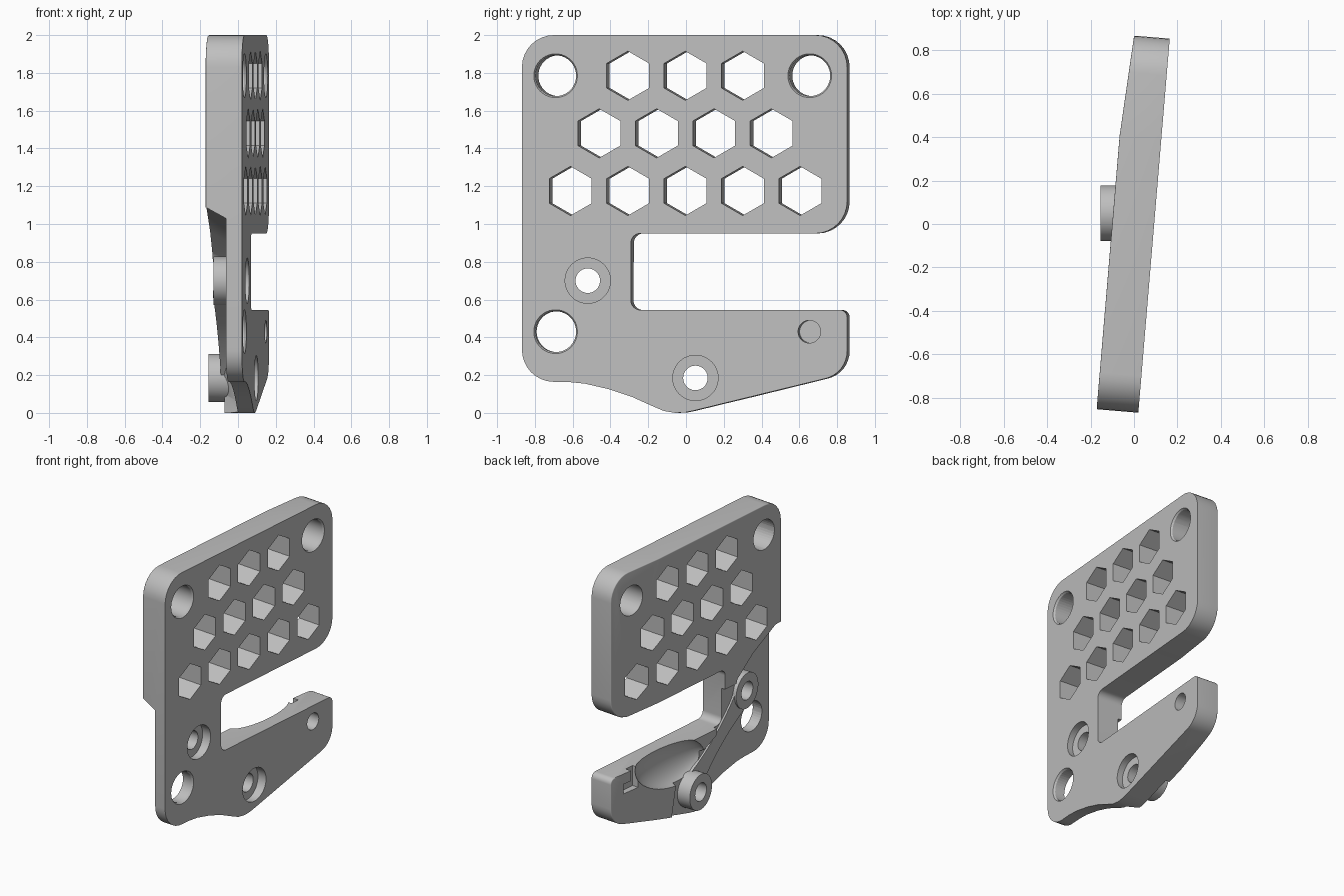
import bpy, bmesh, math
from mathutils import Matrix, Vector

if "Cube" in bpy.data.objects:
    bpy.data.objects.remove(bpy.data.objects["Cube"])

FRONT, BACK = 0.0925, -0.10
TILT = Matrix.Rotation(math.radians(-4.8), 4, 'Z')

grey = bpy.data.materials.new("plain grey")
grey.use_nodes = True
COLOUR = (0.52, 0.52, 0.52, 1)
grey.diffuse_color = COLOUR
grey.node_tree.nodes["Principled BSDF"].inputs["Base Color"].default_value = COLOUR


def rounded(corners, steps=8):
    """Fillet a (y, z, radius) polygon with arcs."""
    out = []
    for i, (y, z, r) in enumerate(corners):
        p = Vector((y, z))
        if r == 0:
            out.append(p)
            continue
        a = (Vector(corners[i - 1][:2]) - p).normalized()
        b = (Vector(corners[(i + 1) % len(corners)][:2]) - p).normalized()
        half = a.angle(b) / 2
        centre = p + (a + b).normalized() * r / math.sin(half)
        start = p + a * r / math.tan(half) - centre
        end = p + b * r / math.tan(half) - centre
        sweep = start.angle_signed(end)
        for k in range(steps + 1):
            out.append(centre + Matrix.Rotation(-sweep * k / steps, 2) @ start)
    return out


def circle(y, z, r, n=40, turn=0.0):
    return [(y + r * math.cos(turn + math.tau * k / n),
             z + r * math.sin(turn + math.tau * k / n)) for k in range(n)]


def add_prism(bm, pts, x0, x1, deep=None):
    """Extrude a (y, z) profile from x0 to x1, optionally lofting to a second one."""
    deep = deep or pts
    n = len(pts)
    a = [bm.verts.new((x0, p[0], p[1])) for p in pts]
    b = [bm.verts.new((x1, p[0], p[1])) for p in deep]
    bm.faces.new(a)
    bm.faces.new(b[::-1])
    for i in range(n):
        j = (i + 1) % n
        bm.faces.new((a[j], a[i], b[i], b[j]))
    bmesh.ops.recalc_face_normals(bm, faces=bm.faces[:])


def finish(name, bm, tilted=True):
    if tilted:
        bm.transform(TILT)
    bmesh.ops.recalc_face_normals(bm, faces=bm.faces[:])
    mesh = bpy.data.meshes.new(name)
    bm.to_mesh(mesh)
    bm.free()
    mesh.materials.append(grey)
    ob = bpy.data.objects.new(name, mesh)
    bpy.context.collection.objects.link(ob)
    return ob


def prisms(name, items, tilted=True):
    bm = bmesh.new()
    for item in items:
        add_prism(bm, *item)
    return finish(name, bm, tilted)


def combine(target, tool, operation='DIFFERENCE'):
    mod = target.modifiers.new(tool.name, 'BOOLEAN')
    mod.operation, mod.object, mod.solver = operation, tool, 'EXACT'
    bpy.context.view_layer.objects.active = target
    bpy.ops.object.modifier_apply(modifier=mod.name)
    bpy.data.objects.remove(tool)


# Main plate: C-shaped outline at full thickness
W = 0.864
outline = rounded([
    (-W, 2, .17), (W, 2, .17), (W, .95, .17), (-.285, .95, .05),
    (-.285, .545, .05), (W, .545, .04), (W, .21, .15), (.05, .012, 0),
    (0, .002, 0), (-.05, 0, 0), (-.11, .01, 0), (-.18, .04, 0), (-.28, .085, 0),
    (-.4, .125, 0), (-.53, .155, 0), (-.62, .164, 0), (-W, .166, .17)])
bm = bmesh.new()
add_prism(bm, outline, BACK, FRONT)
# taper the back toward the far side
bmesh.ops.bisect_plane(bm, geom=bm.verts[:] + bm.edges[:] + bm.faces[:],
                       plane_co=(0, .4, 0), plane_no=(0, 1, 0))
for v in bm.verts:
    if v.co.x < 0 and v.co.y > .4:
        v.co.x += .06 * (v.co.y - .4)


def rounds(e):
    """Outer rim of the back face, leaving out the slot and lower edge."""
    m = (e.verts[0].co + e.verts[1].co) / 2
    in_slot = m.y < .72 and .5 < m.z < .97 and m.y > -.5
    low = m.z < .21 and -.75 < m.y < .72
    inner = len([f for f in e.link_faces if abs(f.normal.x) > .9]) != 1
    return all(v.co.x < 0 for v in e.verts) and not (in_slot or low or inner)


bm.normal_update()
bmesh.ops.bevel(bm, geom=[e for e in bm.edges if rounds(e)], offset=.055,
                segments=5, profile=.5, affect='EDGES', clamp_overlap=True)
plate = finish("mounting_plate", bm)

# Thin recess beside the lower corner, with sloped walls
wide = [(-1, 1.10), (-.80, 1.10), (-.56, .97), (-.40, .84), (-.36, .72),
        (-.10, .33), (.0, .12), (.0, -.1), (-1, -.1)]
deep = [(-1, 1.03), (-.84, 1.03), (-.62, .90), (-.48, .80), (-.44, .66),
        (-.18, .27), (-.08, .06), (-.08, -.1), (-1, -.1)]
combine(plate, prisms("recess", [(wide, BACK - .02, FRONT - .085, deep)]))

# Shallow step along the inner part of the arm
step = [(-.5, .80), (-.2, .80), (-.2, .50), (.22, .30), (.30, -.1), (-.5, -.1)]
combine(plate, prisms("step", [(step, BACK - .02, BACK + .03)]))

# Smooth scoop in the back of the arm
bm = bmesh.new()
bmesh.ops.create_uvsphere(bm, u_segments=48, v_segments=24, radius=1)
bm.transform(Matrix.Translation((BACK - .01, .28, .46)) @ Matrix.Rotation(math.radians(12), 4, 'X')
             @ Matrix.Diagonal((.115, .36, .17, 1)))
combine(plate, finish("scoop", bm))

# Hourglass rib joining the two bosses
p, q = Vector((-.52, .70)), Vector((.05, .19))
along = (q - p).normalized()
side = Vector((-along.y, along.x))
edge = [(t / 10, .055 + .05 * (t / 5 - 1) ** 2) for t in range(11)]
rib = [p.lerp(q, t) + side * w for t, w in edge]
rib += [p.lerp(q, t) - side * w for t, w in reversed(edge)]
combine(plate, prisms("rib", [(rib, -.084, .05)]), 'UNION')

# Bosses stand square to the x axis
bosses = [(-.52, .70, -.13, .05), (.05, .185, -.155, .097)]
for y, z, x0, x1 in bosses:
    combine(plate, prisms("boss", [(circle(y, z, .128, 48), x0, x1 - .04)], False), 'UNION')
for y, z, x0, x1 in bosses:
    combine(plate, prisms("bore", [(circle(y, z, .065), x0 - .1, x1 + .1)], False))
    combine(plate, prisms("counterbore", [(circle(y, z, .12, 48), x1 - .055, x1 + .1)], False))

# Corner holes with a fine front countersink
corners = [(-.685, 1.785), (.665, 1.785), (-.685, .43)]
combine(plate, prisms("corner_holes", [(circle(y, z, .108), -.3, .3) for y, z in corners]))
combine(plate, prisms("countersinks", [
    (circle(y, z, .108), FRONT - .012, FRONT + .012, circle(y, z, .124)) for y, z in corners]))

# Honeycomb windows
pitch = .305
cells = [(k * pitch, 1.785) for k in (-1, 0, 1)]
cells += [((k - .5) * pitch, 1.48) for k in (-1, 0, 1, 2)]
cells += [(k * pitch, 1.175) for k in (-2, -1, 0, 1, 2)]
combine(plate, prisms("honeycomb", [
    (circle(y + .004, z, .13, 6, math.pi / 6), -.3, .3) for y, z in cells]))

# Blind pin hole and the notch behind it
combine(plate, prisms("pin_hole", [(circle(.663, .43, .06), FRONT - .1, FRONT + .1)]))
notch = [(.60, .40), (.74, .40), (.74, .47), (.67, .47), (.67, .62), (.60, .62)]
combine(plate, prisms("notch", [(notch, BACK - .05, BACK + .06)]))

# Shading
bpy.ops.object.select_all(action='DESELECT')
plate.select_set(True)
bpy.context.view_layer.objects.active = plate
bpy.ops.object.shade_smooth_by_angle(angle=math.radians(30))
